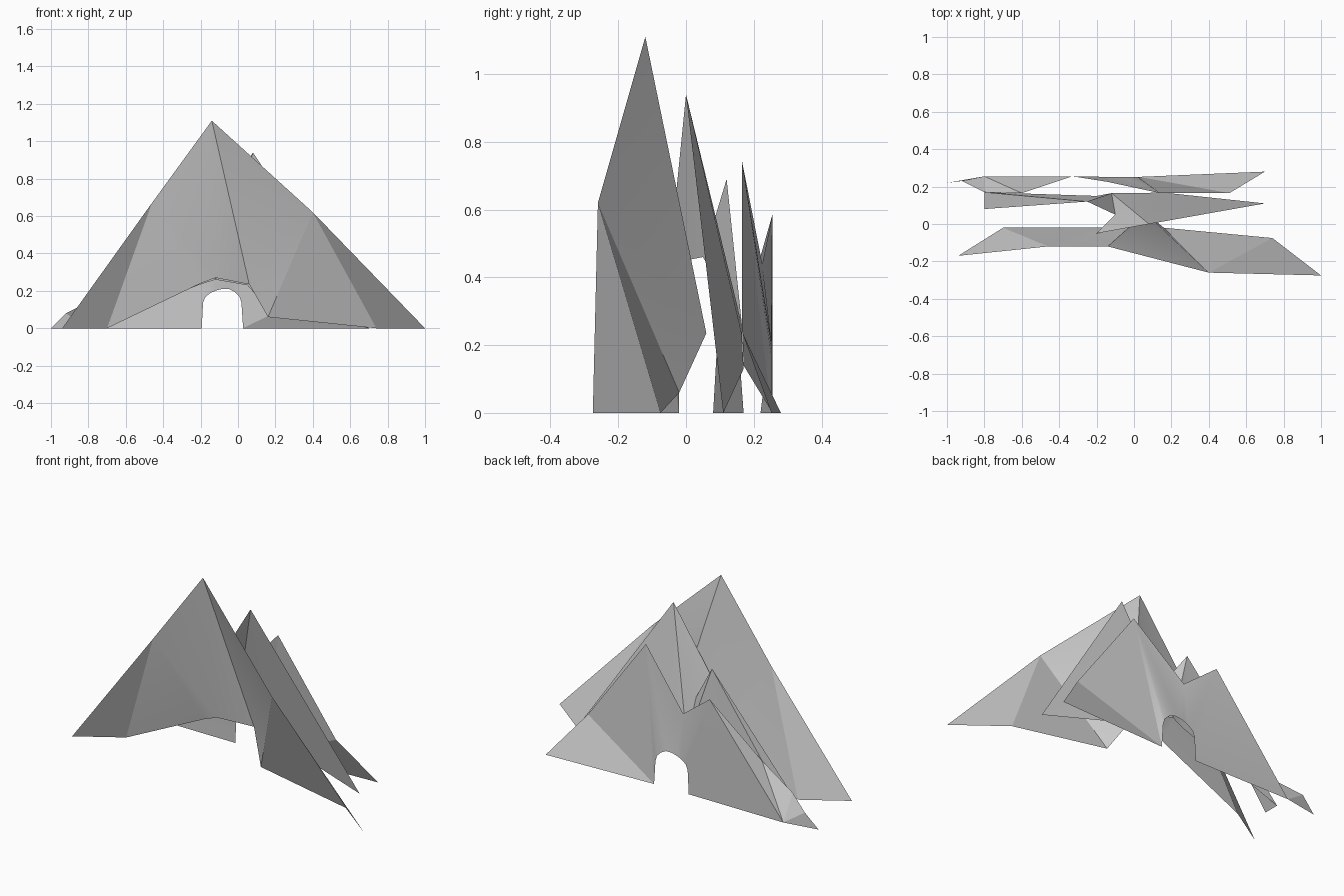
import bpy, bmesh, math, random

if "Cube" in bpy.data.objects:
    bpy.data.objects.remove(bpy.data.objects["Cube"])
random.seed(4)


def sheet(name, upper, lower, steps, extra=None):
    """Stitch a ridge line to a foot line; U / L says which line advances next."""
    bm = bmesh.new()
    u = [bm.verts.new(p) for p in upper]
    l = [bm.verts.new(p) for p in lower]
    i = j = 0
    for s in steps:
        if s == "U":
            bm.faces.new((u[i], l[j], u[i + 1]))
            i += 1
        else:
            bm.faces.new((u[i], l[j], l[j + 1]))
            j += 1
    if extra:
        a, b, tip = extra
        bm.faces.new((u[a], u[b], bm.verts.new(tip)))
    mesh = bpy.data.meshes.new(name)
    bm.to_mesh(mesh)
    bm.free()
    ob = bpy.data.objects.new(name, mesh)
    bpy.context.collection.objects.link(ob)
    bpy.ops.object.select_all(action="DESELECT")
    ob.select_set(True)
    bpy.context.view_layer.objects.active = ob
    bpy.ops.object.shade_smooth_by_angle(angle=math.radians(20))
    return ob


# Front mountain: tall peak over a wide low arch
sheet("front_mountain",
      [(-.94, -.17, 0), (-.46, -.12, .67), (-.14, -.12, 1.11),
       (.4, -.26, .62), (1, -.275, 0)],
      [(-.7, -.02, 0), (-.2, -.02, .24), (-.12, -.02, .27),
       (.06, .06, .235), (.16, -.02, .06), (.74, -.075, 0)],
      "ULLULULLU")

# Middle mountain: two peaks with a spur in the saddle
sheet("middle_mountain",
      [(-.8, .08, 0), (-.25, .12, .69), (-.1, .05, .46),
       (.08, 0, .94), (.7, .11, 0)],
      [(-.8, .17, 0), (-.2, .15, .235), (-.12, .165, .26),
       (.05, .165, .23), (.14, .17, .13)],
      "ULLUULLU", extra=(2, 3, (-.2, -.05, .44)))

# Rough cave mouth for the back mountain
cave = []
for k in range(11):
    a = math.pi * (1 - k / 10)
    r = .112 + random.uniform(-.006, .006)
    straight = .105 if 0 < k < 10 else 0
    cave.append((-.085 + r * math.cos(a), .252, straight + r * math.sin(a) * .95
                 if straight else 0))

# Back mountain: low twin peaks with the cave through the middle
sheet("back_mountain",
      [(-1, .22, 0), (-.92, .23, .08), (-.8, .17, .14), (-.6, .165, .27),
       (-.33, .255, .585), (-.14, .225, .44), (.14, .165, .745),
       (.51, .165, .24), (.7, .28, 0)],
      [(-.8, .255, 0)] + cave,
      "UUUU" + "LLLL" + "U" + "LL" + "U" + "LLLLL" + "UU")
